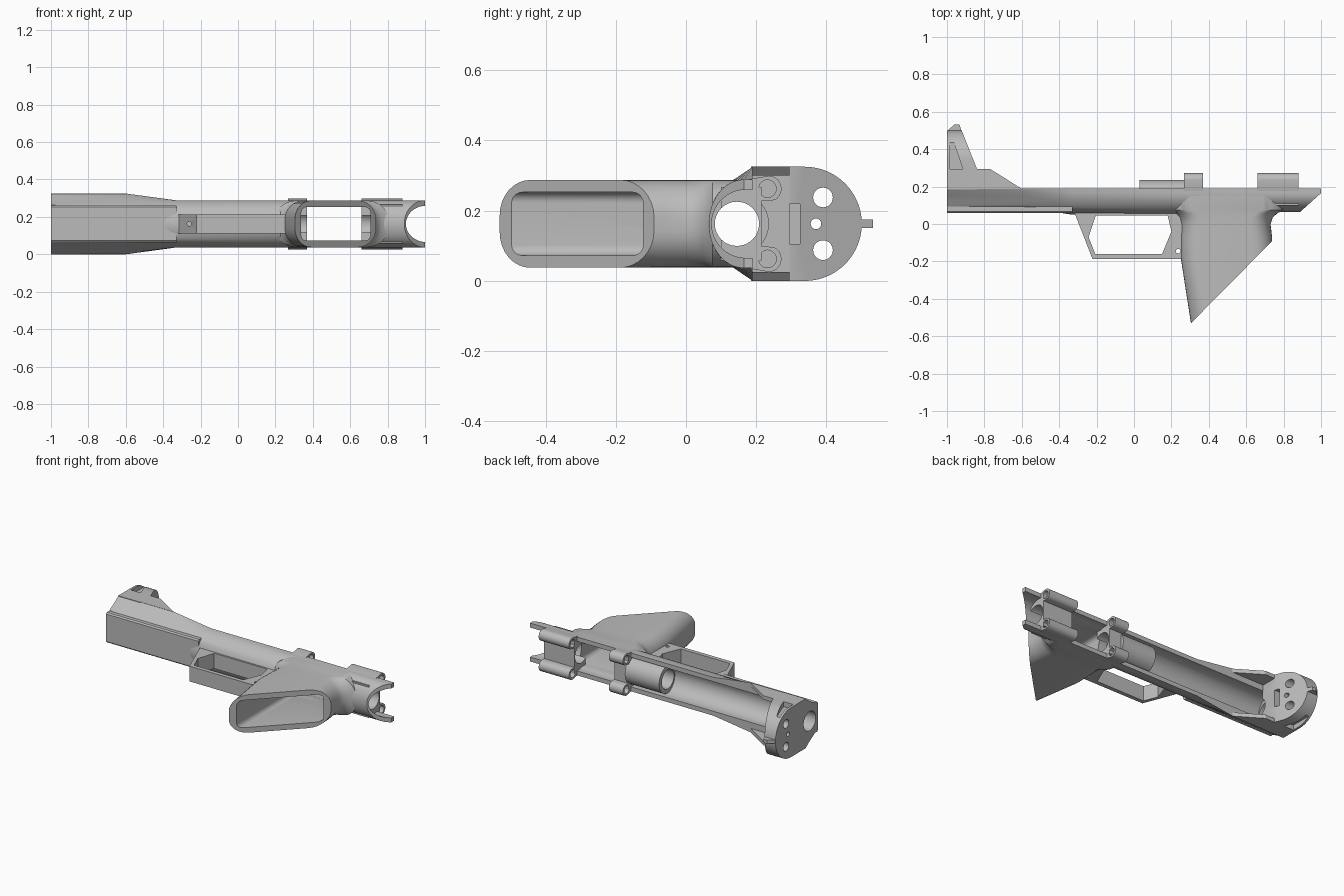
import bpy, bmesh, math
from mathutils import Vector

if "Cube" in bpy.data.objects:
    bpy.data.objects.remove(bpy.data.objects["Cube"], do_unlink=True)

MID = 0.1625   # height of the symmetry plane
BORE_Y = 0.145

grey = bpy.data.materials.new("plain grey")
grey.use_nodes = True
grey.diffuse_color = (0.5, 0.5, 0.5, 1)
bsdf = next(n for n in grey.node_tree.nodes if n.type == "BSDF_PRINCIPLED")
bsdf.inputs["Base Color"].default_value = (0.5, 0.5, 0.5, 1)


def loft(name, rings):
    """Solid skinned through rings of equal point count; z is measured from MID."""
    bm = bmesh.new()
    loops = [[bm.verts.new((x, y, z + MID)) for x, y, z in r] for r in rings]
    for a, b in zip(loops, loops[1:]):
        for i in range(len(a)):
            j = (i + 1) % len(a)
            bm.faces.new((a[i], a[j], b[j], b[i]))
    bm.faces.new(loops[0])
    bm.faces.new(loops[-1])
    bmesh.ops.recalc_face_normals(bm, faces=bm.faces)
    me = bpy.data.meshes.new(name)
    bm.to_mesh(me)
    bm.free()
    me.materials.append(grey)
    ob = bpy.data.objects.new(name, me)
    bpy.context.collection.objects.link(ob)
    return ob


def prism(name, pts, lo, hi, axis):
    """Extrude a 2D outline: (y, z) along x, (x, z) along y, (x, y) along z."""
    put = {"x": lambda a, b, h: (h, a, b),
           "y": lambda a, b, h: (a, h, b),
           "z": lambda a, b, h: (a, b, h)}[axis]
    return loft(name, [[put(a, b, h) for a, b in pts] for h in (lo, hi)])


def rect(a0, a1, b0, b1):
    return [(a0, b0), (a1, b0), (a1, b1), (a0, b1)]


def arc(ca, cb, r, start=0, end=360, n=32):
    count = n if end - start == 360 else n + 1
    angles = [math.radians(start + (end - start) * i / n) for i in range(count)]
    return [(ca + r * math.cos(t), cb + r * math.sin(t)) for t in angles]


def round_rect(a0, a1, hb, r, n=8):
    out = []
    for ca, cb, s in ((a1 - r, hb - r, 0), (a0 + r, hb - r, 90),
                      (a0 + r, r - hb, 180), (a1 - r, r - hb, 270)):
        out += arc(ca, cb, r, s, s + 90, n)
    return out


helpers = []


def cutter(*args):
    ob = prism(*args)
    ob.hide_render = True
    helpers.append(ob)
    return ob


def finish(ob, cuts=(), keep=None):
    """Bake the cuts and shade the part."""
    jobs = [(c, "DIFFERENCE") for c in cuts]
    if keep:
        jobs.insert(0, (keep, "INTERSECT"))
    for c, op in jobs:
        m = ob.modifiers.new(op.lower(), "BOOLEAN")
        m.operation, m.object, m.solver = op, c, "EXACT"
    dg = bpy.context.evaluated_depsgraph_get()
    dg.update()
    me = bpy.data.meshes.new_from_object(ob.evaluated_get(dg))
    ob.modifiers.clear()
    ob.data = me
    bpy.ops.object.select_all(action="DESELECT")
    ob.select_set(True)
    bpy.context.view_layer.objects.active = ob
    bpy.ops.object.shade_smooth_by_angle(angle=math.radians(30))


# Shared cutters: open channel, bore, grip well, rear notch
channel = cutter("channel_cut", arc(0.17, 0, 0.097, 90, 270) + [(0.6, -0.097), (0.6, 0.097)],
                 -0.9, 1.1, "x")
bore = cutter("bore_cut", arc(BORE_Y, 0, 0.063), -1.1, 1.1, "x")
well = cutter("well_cut", round_rect(0.338, 0.708, 0.09, 0.03), -0.7, 0.4, "y")
notch = cutter("notch_cut", arc(1.005, 0, 0.085), -0.2, 0.5, "y")
slope = cutter("slope_cut", [(0.89, 0.066), (1.05, 0.21), (1.05, -0.1), (0.89, -0.1)], -0.3, 0.3, "z")


# Main body: faceted front blending into a rounded rear
def resample(pts, n):
    pts = [Vector(p) for p in pts]
    lens = [(b - a).length for a, b in zip(pts, pts[1:])]
    out = []
    for i in range(n):
        d, k = sum(lens) * i / (n - 1), 0
        while k < len(lens) - 1 and d > lens[k]:
            d -= lens[k]
            k += 1
        out.append(tuple(pts[k].lerp(pts[k + 1], min(1, d / lens[k]))))
    return out


def faceted():
    return resample([(0.19, MID), (0.135, 0.125), (0.09, 0.099), (0.09, 0)], 22)


def rounded(bottom):
    quarter = [(0.165 - (0.165 - bottom) * math.sin(t), 0.126 * math.cos(t))
               for t in (math.pi / 2 * i / 20 for i in range(21))]
    return [(0.19, 0.126)] + quarter


def body_ring(x, half):
    return [(x, y, z) for y, z in half + [(y, -z) for y, z in half[-2::-1]]]


body = loft("main_body", [body_ring(-1, faceted()), body_ring(-0.6, faceted()),
                          body_ring(-0.33, rounded(0.05)), body_ring(0.3, rounded(0.045)),
                          body_ring(0.8, rounded(0.065)), body_ring(1, rounded(0.065))])
finish(body, [channel, bore, well, notch, slope])

# Flat plate along the lower front
plate = prism("lower_plate", [(0.06, -0.09), (0.068, -0.0985), (0.12, -0.0985), (0.12, 0.0985),
                              (0.068, 0.0985), (0.06, 0.09)], -1, -0.33, "x")
finish(plate, [channel, bore])

# Raised side walls at the front
cheek_gap = cutter("cheek_cut", rect(0.185, 0.6, -0.137, 0.137), -0.84, -0.4, "x")
cheeks = prism("side_walls", [(-0.99, 0.188), (-0.6, 0.188), (-0.77, 0.295), (-0.99, 0.295)],
               -MID, MID, "z")
finish(cheeks, [cheek_gap, bore])

# Round-topped tower at the front end
dome = cutter("dome_keep", [(0.1, MID), (0.1, -MID)] + arc(0.338, 0, MID, -90, 90, 40), -1.1, -0.5, "x")
tower_cuts = [bore, cutter("tower_pocket", rect(0.24, 0.325, -0.057, 0.057), -0.9, -0.7, "x")]
for i, (y, z, r) in enumerate(((0.39, 0.075, 0.028), (0.39, -0.075, 0.028), (0.37, 0, 0.015))):
    tower_cuts.append(cutter(f"tower_hole_{i}", arc(y, z, r), -1.1, -0.7, "x"))
for s in (-1, 1):
    tri = [(-0.985, 0.235), (-0.925, 0.235), (-0.905, 0.265), (-0.972, 0.46), (-0.985, 0.46)]
    tower_cuts.append(cutter("side_recess", tri, *sorted((s * 0.13, s * 0.3)), "z"))
tower_cuts.append(cutter("tower_pin_hole", arc(-0.945, 0.27, 0.012), -0.3, 0.3, "z"))
tower = prism("front_tower", [(-1, 0.185), (-1, 0.51), (-0.925, 0.51), (-0.84, 0.295), (-0.84, 0.185)],
              -0.2, 0.2, "z")
finish(tower, tower_cuts, dome)
tab = prism("tower_tab", [(-1, 0.48), (-1, 0.497), (-0.96, 0.532), (-0.934, 0.532), (-0.915, 0.48)],
            -0.012, 0.012, "z")
finish(tab)

# Finger guard loop
window = cutter("guard_window", [(-0.205, 0.045), (-0.243, -0.07), (-0.207, -0.16), (0.15, -0.16),
                                 (0.2, -0.04), (0.18, 0.045)], -0.3, 0.3, "z")
guard_pin = cutter("guard_pin_hole", arc(0.236, -0.145, 0.012), -0.3, 0.3, "z")
guard_hole = cutter("guard_screw_hole", arc(-0.26, 0, 0.012), -0.4, 0.4, "y")
guard = prism("finger_guard", [(-0.33, 0.09), (-0.222, -0.187), (0.27, -0.187), (0.31, 0.09)],
              -0.05, 0.05, "z")
finish(guard, [window, guard_pin, guard_hole, channel])

# Hollow grip, flared into the body and cut off at a slant
stations = [(-0.56, 0.309, 0.75, 0.1), (-0.18, 0.25, 0.742, 0.1), (-0.07, 0.25, 0.738, 0.105),
            (0, 0.25, 0.73, 0.11), (0.035, 0.24, 0.742, 0.115), (0.06, 0.215, 0.77, 0.118),
            (0.076, 0.19, 0.81, 0.12), (0.165, 0.19, 0.81, 0.12)]
grip = loft("grip", [[(x, y, z) for x, z in round_rect(a, b, 0.125, r)] for y, a, b, r in stations])
slant = cutter("slant_cut", [(0.2, -0.636), (0.9, 0.072), (0.9, -0.8), (0.2, -0.8)], -0.3, 0.3, "z")
finish(grip, [slant, well, channel, bore])

# Half tube in the channel
tube = prism("inner_tube", arc(BORE_Y, 0, 0.091), 0.03, 0.28, "x")
finish(tube, [bore])

# Screw lugs with bridges across the channel
lug_holes = [cutter("lug_hole", arc(0.232, s * 0.1, 0.025), 0.2, 0.9, "x") for s in (-1, 1)]
for name, lo, hi in (("front", 0.268, 0.37), ("rear", 0.66, 0.88)):
    bridge = prism(f"{name}_bridge", rect(0.1, 0.215, -0.105, 0.105), lo, hi, "x")
    finish(bridge, [bore])
    for side, s in (("upper", 1), ("lower", -1)):
        half = [(0.17, 0.065), (0.235, 0.065)] + arc(0.235, 0.1, 0.037, -60, 90, 10) + [(0.17, 0.125)]
        lug = prism(f"{name}_{side}_lug", [(y, s * z) for y, z in half], lo, hi, "x")
        finish(lug, lug_holes + [bore])

for ob in helpers:
    bpy.data.objects.remove(ob, do_unlink=True)
